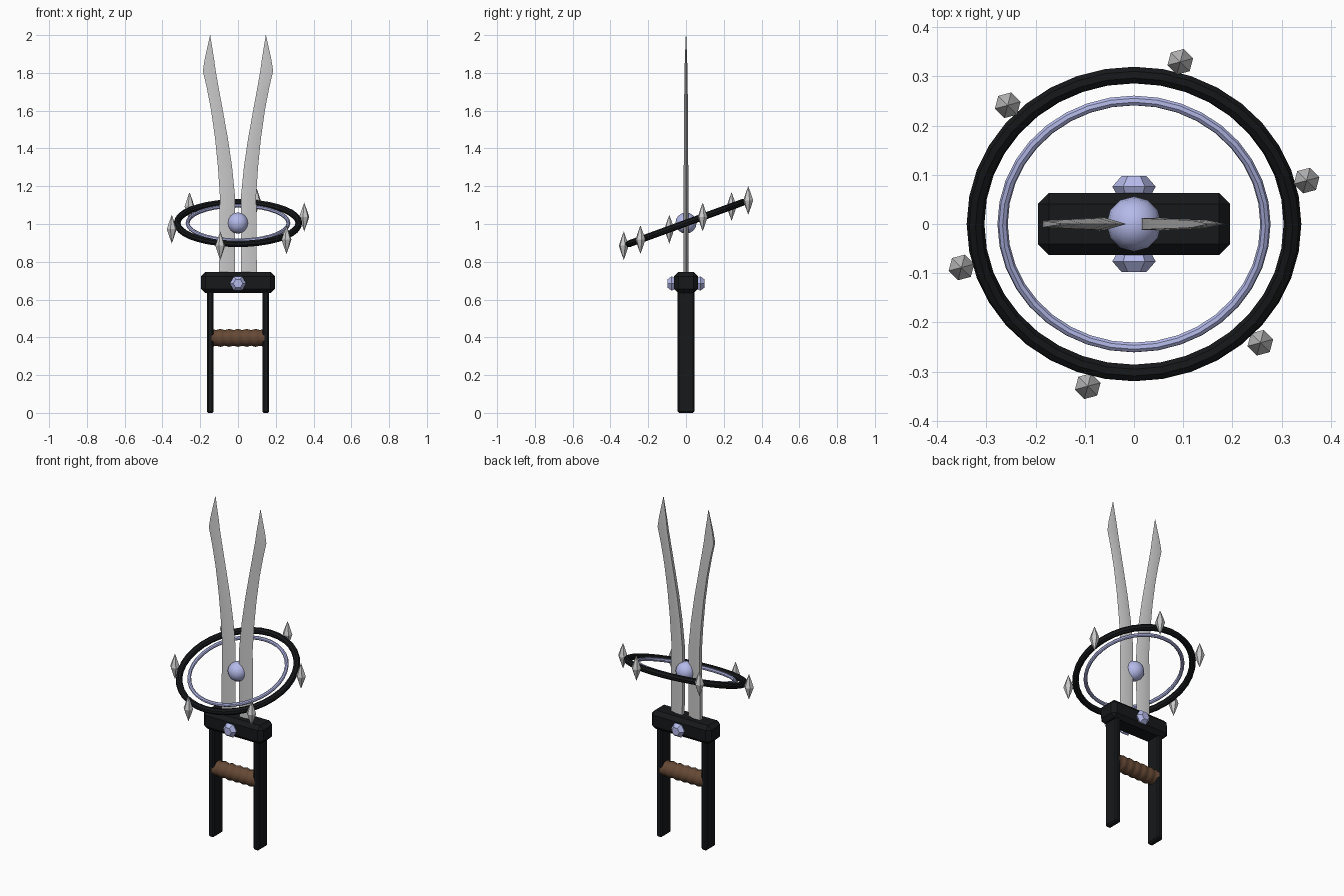
import bpy, bmesh, math
from mathutils import Matrix, Vector

if "Cube" in bpy.data.objects:
    bpy.data.objects.remove(bpy.data.objects["Cube"])


def material(name, rgb):
    m = bpy.data.materials.new(name)
    m.diffuse_color = (*rgb, 1)
    m.use_nodes = True
    m.node_tree.nodes["Principled BSDF"].inputs["Base Color"].default_value = m.diffuse_color
    return m


BLACK = material("black", (0.008, 0.009, 0.01))
LAVENDER = material("lavender", (0.46, 0.49, 0.82))
BROWN = material("brown_leather", (0.13, 0.065, 0.035))
CENTRE = Vector((0, 0, 1.005))
TILT = Matrix.Rotation(math.radians(20), 4, 'X')


def finish(bm, name, mat=None, smooth=None):
    bmesh.ops.recalc_face_normals(bm, faces=bm.faces)
    mesh = bpy.data.meshes.new(name)
    bm.to_mesh(mesh)
    bm.free()
    ob = bpy.data.objects.new(name, mesh)
    bpy.context.collection.objects.link(ob)
    if mat:
        mesh.materials.append(mat)
    if smooth:
        bpy.ops.object.select_all(action='DESELECT')
        ob.select_set(True)
        bpy.context.view_layer.objects.active = ob
        bpy.ops.object.shade_smooth_by_angle(angle=math.radians(smooth))
    return ob


def loft(rings, name, mat=None, smooth=None, matrix=Matrix()):
    """Skin a list of equal-length point rings and cap both ends."""
    bm = bmesh.new()
    vs = [[bm.verts.new(matrix @ Vector(p)) for p in r] for r in rings]
    n = len(vs[0])
    for a, b in zip(vs, vs[1:]):
        for i in range(n):
            j = (i + 1) % n
            bm.faces.new((a[i], a[j], b[j], b[i]))
    bm.faces.new(vs[0])
    bm.faces.new(vs[-1])
    bmesh.ops.remove_doubles(bm, verts=bm.verts, dist=1e-5)
    return finish(bm, name, mat, smooth)


def lathe(profile, sides, name, mat=None, smooth=None, matrix=Matrix()):
    """Turn (radius, height) pairs around z."""
    rings = [[(r * math.cos(math.tau * i / sides), r * math.sin(math.tau * i / sides), h)
              for i in range(sides)] for r, h in profile]
    return loft(rings, name, mat, smooth, matrix)


def box(name, size, loc, bevel, mat):
    bm = bmesh.new()
    bmesh.ops.create_cube(bm, size=1, matrix=Matrix.Translation(loc) @ Matrix.Diagonal((*size, 1)))
    bmesh.ops.bevel(bm, geom=bm.edges[:], offset=bevel, segments=1, affect='EDGES')
    return finish(bm, name, mat)


def ring(name, major, minor, sides, mat):
    bpy.ops.mesh.primitive_torus_add(major_radius=major, minor_radius=minor, major_segments=36,
                                     minor_segments=sides, location=CENTRE,
                                     rotation=(math.radians(20), 0, 0))
    ob = bpy.context.object
    ob.name = name
    ob.data.materials.append(mat)


# Guard and the two handle bars
box("guard", (0.39, 0.126, 0.11), (0, 0, 0.69), 0.022, BLACK)
for side, s in (("left", -1), ("right", 1)):
    box(side + "_handle_bar", (0.036, 0.09, 0.66), (s * 0.147, 0, 0.33), 0.008, BLACK)

# Wrapped grip between the bars
grip = [(0.0445 + 0.003 * math.cos(math.tau * i / 4), -0.14 + 0.28 * i / 24) for i in range(25)]
lathe(grip, 14, "grip", BROWN, 50,
      Matrix.Translation((0, 0, 0.397)) @ Matrix.Rotation(math.pi / 2, 4, 'Y'))

# Cut gems on the front and back of the guard
gem = [(0.03, 0.05), (0.044, 0.076), (0.025, 0.098)]
for name, a in (("front_gem", math.pi / 2), ("back_gem", -math.pi / 2)):
    lathe(gem, 6, name, LAVENDER, None,
          Matrix.Translation((0, 0, 0.685)) @ Matrix.Rotation(a, 4, 'X'))

# Twin blades: (height, outer x, inner x, half thickness); both edges face +x
stations = [(0.70, 0.100, 0.017, 0.013), (1.0, 0.098, 0.015, 0.013), (1.15, 0.096, 0.016, 0.013),
            (1.3, 0.106, 0.031, 0.012), (1.45, 0.121, 0.053, 0.011), (1.6, 0.142, 0.080, 0.010),
            (1.72, 0.165, 0.102, 0.009), (1.81, 0.186, 0.118, 0.008), (1.87, 0.177, 0.126, 0.006),
            (2.0, 0.148, 0.147, 0.001)]
for side, s in (("left", -1), ("right", 1)):
    rings = []
    for z, o, n, t in stations:
        a, b = sorted((s * o, s * n))
        m = a + 0.45 * (b - a)
        rings.append([(a, -t * 0.9, z), (m, -t, z), (b, 0, z), (m, t, z), (a, t * 0.9, z)])
    loft(rings, side + "_blade", None, 30)

# Orb between the blades
bpy.ops.mesh.primitive_uv_sphere_add(segments=12, ring_count=8, radius=0.056, location=CENTRE)
orb = bpy.context.object
orb.name = "orb"
orb.data.materials.append(LAVENDER)
bpy.ops.object.shade_smooth_by_angle(angle=math.radians(40))

# Tilted rings
ring("outer_ring", 0.322, 0.018, 8, BLACK)
ring("inner_ring", 0.267, 0.0105, 8, LAVENDER)

# Six upright spikes around the outer ring
spike = [(0, -0.076), (0.016, -0.033), (0.027, 0), (0.016, 0.033), (0, 0.076)]
for k in range(6):
    a = math.radians(15 + 60 * k)
    pos = CENTRE + TILT @ Vector((0.363 * math.cos(a), 0.363 * math.sin(a), 0))
    lathe(spike, 6, f"spike_{k + 1}", None, None,
          Matrix.Translation(pos) @ Matrix.Rotation(a, 4, 'Z'))
